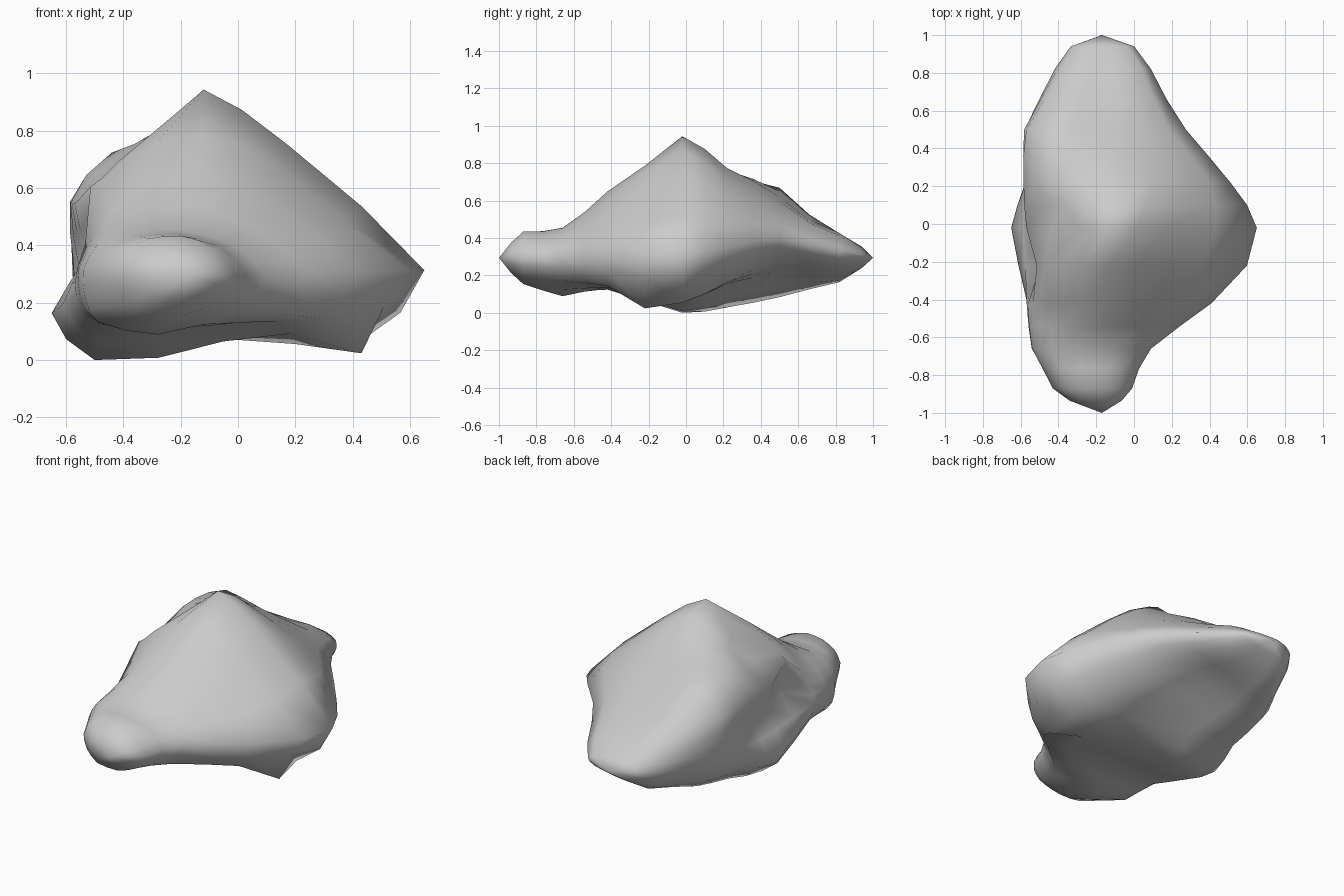
import bpy, bmesh
from mathutils import Vector

if "Cube" in bpy.data.objects:
    bpy.data.objects.remove(bpy.data.objects["Cube"])

# Cross-sections along the boulder: y -> (x, z) outline running
# crest, right shoulder, right spur, right foot, belly, left foot, left bulge, notch, rim, left shoulder
PROFILES = {
    -0.87: [(-.2, .44), (-.08, .40), (-.01, .30), (-.07, .21), (-.2, .16),
            (-.34, .17), (-.41, .24), (-.43, .32), (-.39, .39), (-.31, .43)],
    -0.66: [(-.2, .46), (-.04, .42), (.09, .31), (.02, .18), (-.28, .095),
            (-.49, .14), (-.535, .23), (-.54, .32), (-.49, .41), (-.38, .455)],
    -0.42: [(-.13, .655), (.14, .54), (.41, .32), (.30, .15), (-.05, .145),
            (-.48, .13), (-.565, .23), (-.56, .33), (-.50, .45), (-.37, .58)],
    -0.02: [(-.12, .95), (.17, .76), (.65, .32), (.41, .06), (-.03, .08),
            (-.50, .01), (-.65, .17), (-.52, .38), (-.57, .55), (-.29, .77)],
    0.22: [(-.06, .78), (.25, .63), (.51, .36), (.28, .17), (-.02, .16),
           (-.44, .035), (-.575, .20), (-.555, .33), (-.585, .56), (-.44, .73)],
    0.50: [(-.2, .64), (.06, .56), (.275, .41), (.12, .29), (-.12, .22),
           (-.42, .09), (-.55, .22), (-.58, .38), (-.57, .54), (-.43, .675)],
    0.82: [(-.17, .44), (-.02, .42), (.09, .34), (.03, .26), (-.15, .20),
           (-.32, .17), (-.38, .22), (-.42, .30), (-.38, .39), (-.29, .44)],
}
FRONT_TIP = Vector((-.17, -1, .30))
BACK_TIP = Vector((-.17, 1, .30))

# Local sculpting: centre, offset, radius
PUSHES = [
    ((-.53, -.22, .50), (.02, 0, .11), .16),     # overhanging left rim
    ((-.33, -.22, .68), (-.09, 0, .02), .20),    # left shoulder
    ((-.53, -.22, .36), (.06, 0, .02), .10),     # notch under the rim
    ((.54, -.22, .32), (.05, 0, 0), .16),        # blunt right spur
    ((.36, -.22, .11), (.06, 0, -.07), .16),     # right foot
    ((-.04, -.22, .11), (-.02, 0, -.04), .20),   # belly keel
    ((-.27, -.02, .04), (0, 0, -.025), .25),     # flat left foot
    ((-.25, .66, .56), (0, 0, -.03), .25),       # dip behind the crest
    ((-.12, -.22, .80), (0, 0, -.025), .12),
]


def between(a, b, c, d):
    """Rounded midpoint of b and c."""
    return (b + c) * 0.54 - (a + d) * 0.04


def refine_ring(ring):
    n = len(ring)
    out = []
    for i in range(n):
        out += [ring[i], between(ring[i - 1], ring[i], ring[(i + 1) % n], ring[(i + 2) % n])]
    return out


def shrink(ring, tip, y, sx, sz):
    return [Vector((tip.x + (p.x - tip.x) * sx, y, tip.z + (p.z - tip.z) * sz)) for p in ring]


def push(p):
    move = Vector((0, 0, 0))
    for centre, offset, radius in PUSHES:
        w = max(0, 1 - ((p - Vector(centre)).length / radius) ** 2)
        move += Vector(offset) * w
    return p + move


# Main rings, with blunt noses at both ends
base = [refine_ring([Vector((x, y, z)) for x, z in pts]) for y, pts in PROFILES.items()]
rings = []
for i, ring in enumerate(base):
    rings.append(ring)
    if i + 1 < len(base):
        before, after = base[max(i - 1, 0)], base[min(i + 2, len(base) - 1)]
        mid = [between(*q) for q in zip(before, ring, base[i + 1], after)]
        y = (ring[0].y + base[i + 1][0].y) / 2
        rings.append([Vector((p.x, y, p.z)) for p in mid])
rings.insert(0, shrink(base[0], FRONT_TIP, -.935, .66, .58))
rings.append(shrink(base[-1], BACK_TIP, .94, .66, .42))

# Skin the rings and close the ends
bm = bmesh.new()
loops = [[bm.verts.new(push(p)) for p in ring] for ring in rings]
n = len(loops[0])
for a, b in zip(loops, loops[1:]):
    for i in range(n):
        j = (i + 1) % n
        bm.faces.new((a[i], a[j], b[j], b[i]))
for loop, tip in ((loops[0], FRONT_TIP), (loops[-1], BACK_TIP)):
    t = bm.verts.new(tip)
    for i in range(n):
        bm.faces.new((t, loop[i], loop[(i + 1) % n]))
bmesh.ops.recalc_face_normals(bm, faces=bm.faces)
for f in bm.faces:
    f.smooth = True

# Seat the boulder on the ground
low = min(v.co.z for v in bm.verts)
bmesh.ops.translate(bm, verts=bm.verts, vec=(0, 0, -low))

mesh = bpy.data.meshes.new("boulder")
bm.to_mesh(mesh)
bm.free()
boulder = bpy.data.objects.new("boulder", mesh)
bpy.context.collection.objects.link(boulder)
